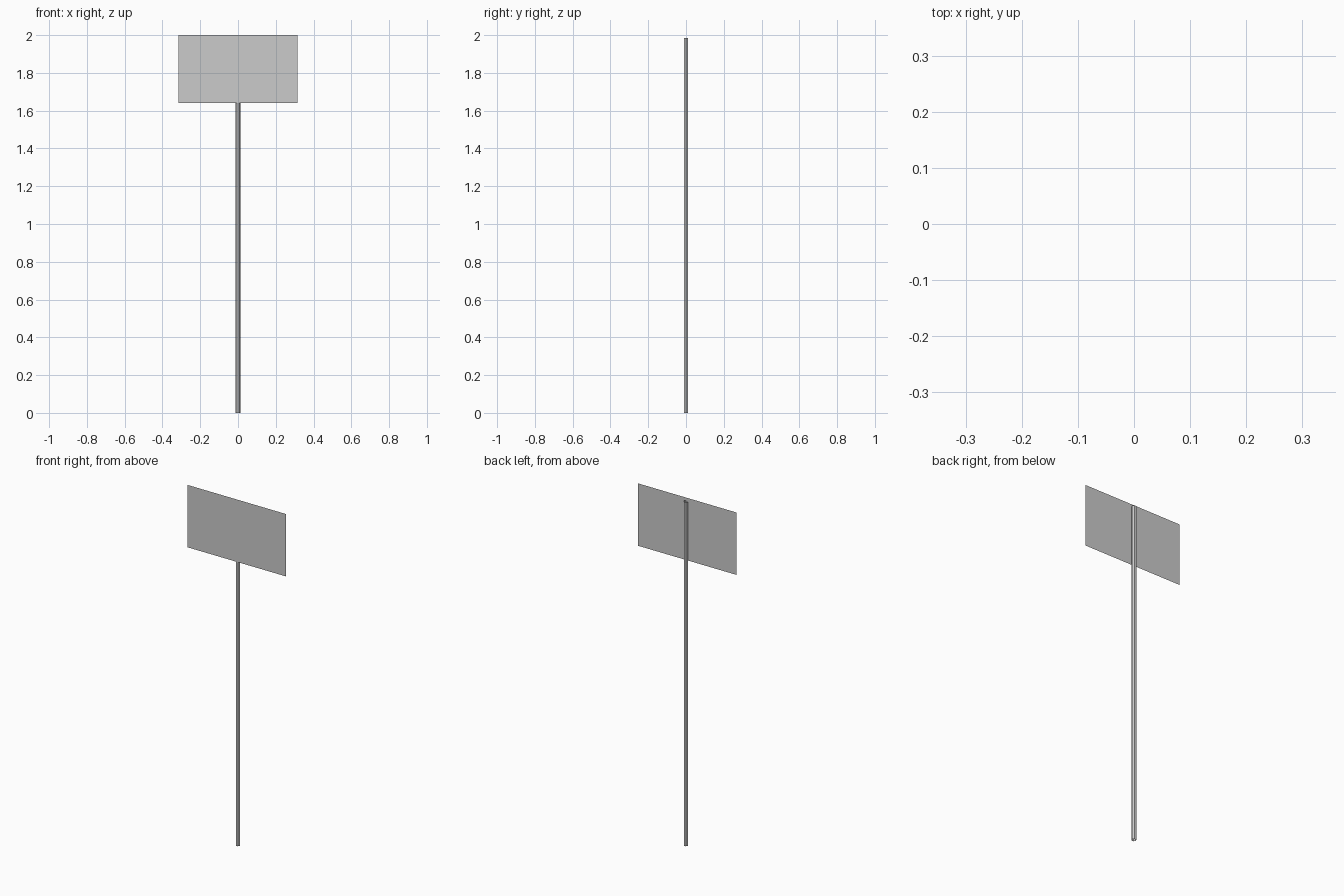
import bpy

if "Cube" in bpy.data.objects:
    bpy.data.objects.remove(bpy.data.objects["Cube"])

POLE_TOP = 1.985
POLE_RADIUS = 0.0125
SIGN_Y = -0.0115

# Slim six-sided post, open at both ends
bpy.ops.mesh.primitive_cylinder_add(
    vertices=6, radius=POLE_RADIUS, depth=POLE_TOP, end_fill_type='NOTHING',
    location=(0, 0, POLE_TOP / 2), rotation=(0, 0, 0.5235988))
post = bpy.context.object
post.name = "post"
bpy.ops.object.transform_apply(location=True, rotation=True, scale=True)

# Make the wider direction of the hexagon run along x, flats facing front and back
xs = [v.co.x for v in post.data.vertices]
ys = [v.co.y for v in post.data.vertices]
if max(xs) < max(ys):
    for v in post.data.vertices:
        v.co.x, v.co.y = v.co.y, -v.co.x

# Thin sign panel on the front of the post
bpy.ops.mesh.primitive_plane_add(size=1, location=(0, SIGN_Y, 1.82),
                                 rotation=(1.5707963, 0, 0))
panel = bpy.context.object
panel.name = "sign_panel"
panel.scale = (0.63, 0.36, 1)
bpy.ops.object.transform_apply(location=True, rotation=True, scale=True)
